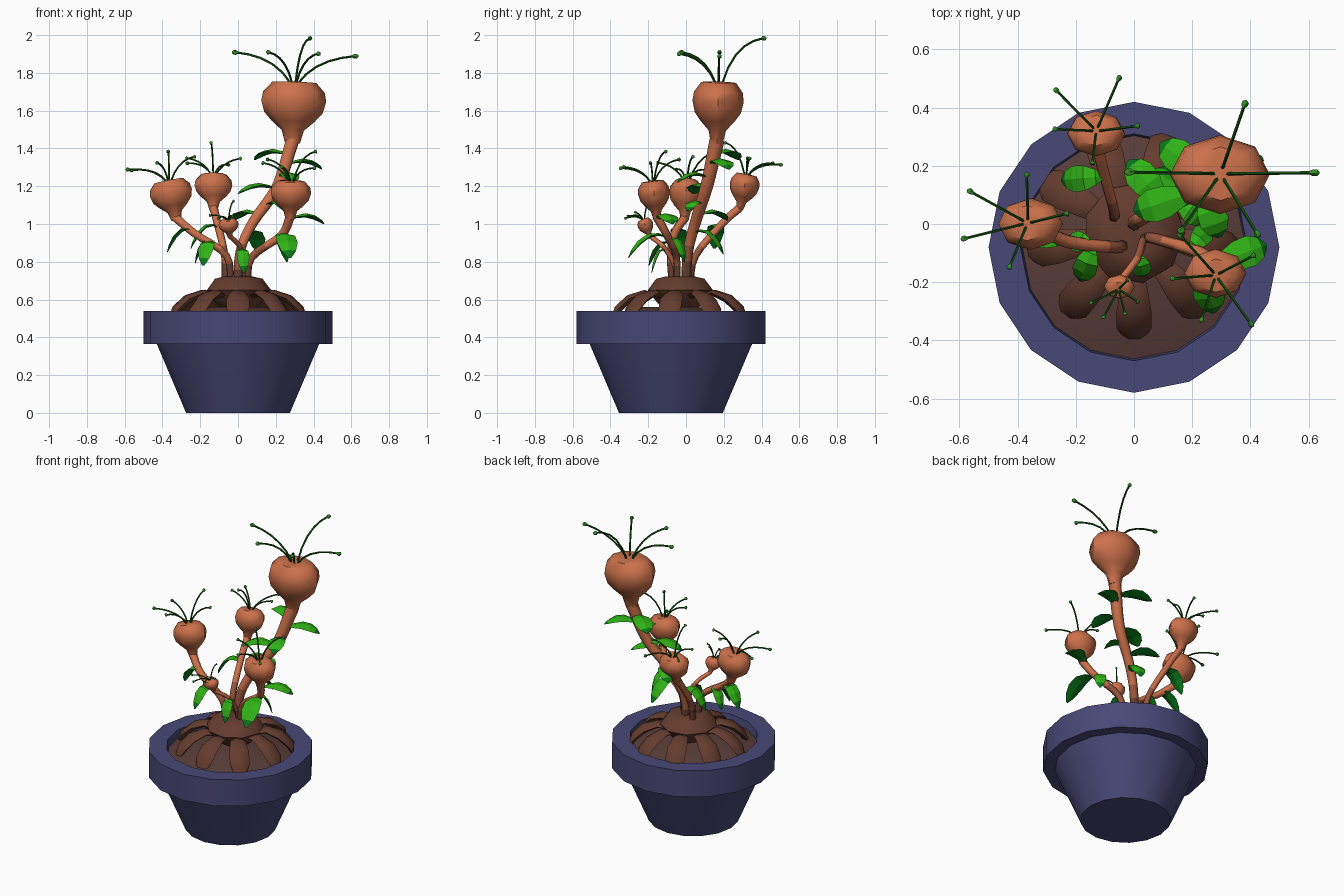
import bpy, bmesh, math
from mathutils import Vector as V

if "Cube" in bpy.data.objects:
    bpy.data.objects.remove(bpy.data.objects["Cube"])


def material(name, r, g, b):
    m = bpy.data.materials.new(name)
    m.diffuse_color = (r, g, b, 1)
    m.use_nodes = True
    m.node_tree.nodes["Principled BSDF"].inputs["Base Color"].default_value = m.diffuse_color
    return m


POT = material("blue_pot", .065, .065, .185)
SOIL = material("soil_brown", .10, .046, .040)
BROWN = material("root_brown", .13, .046, .028)
RUST = material("stem_rust", .32, .095, .046)
ORANGE = material("bloom_orange", .60, .165, .07)
LEAF = material("leaf_green", .03, .45, .008)
SHADE = material("leaf_dark_green", .003, .19, .01)
THREAD = material("thread_green", .008, .085, .006)
TIP = material("thread_tip_green", .03, .27, .02)


def finish(name, bm, mats, rule=None, angle=0):
    """Turn a bmesh into an object; rule(face, segment) picks the material slot."""
    bmesh.ops.recalc_face_normals(bm, faces=bm.faces)
    bm.normal_update()
    seg = bm.faces.layers.int.get("seg")
    for f in bm.faces:
        f.smooth = angle > 0
        f.material_index = rule(f, f[seg]) if rule else 0
    me = bpy.data.meshes.new(name)
    bm.to_mesh(me)
    bm.free()
    for m in mats:
        me.materials.append(m)
    if angle:
        me.set_sharp_from_angle(angle=math.radians(angle))
    ob = bpy.data.objects.new(name, me)
    bpy.context.collection.objects.link(ob)


def tube(name, pts, radii, sides, mats, squash=1, side=None, rule=None, angle=0):
    """Sweep a (squashed) polygon along pts with one radius per point."""
    bm = bmesh.new()
    seg = bm.faces.layers.int.new("seg")
    pts = [V(p) for p in pts]
    n = len(pts)
    tang = [(pts[min(i + 1, n - 1)] - pts[max(i - 1, 0)]).normalized() for i in range(n)]
    s = V(side) if side else tang[0].cross(V((0, 0, 1)))
    if s.length < .01:
        s = V((1, 0, 0))
    rings = []
    for i, t in enumerate(tang):
        if i:
            s = tang[i - 1].rotation_difference(t) @ s
        s = (s - t * s.dot(t)).normalized()
        u = t.cross(s) * squash
        angles = [math.tau * k / sides for k in range(sides)]
        rings.append([bm.verts.new(pts[i] + radii[i] * (s * math.cos(a) + u * math.sin(a))) for a in angles])
    for i in range(n - 1):
        for k in range(sides):
            j = (k + 1) % sides
            f = bm.faces.new((rings[i][k], rings[i][j], rings[i + 1][j], rings[i + 1][k]))
            f[seg] = i
    bm.faces.new(rings[0])
    bm.faces.new(rings[-1])[seg] = n - 2
    finish(name, bm, mats, rule, angle)


def lathe(name, profile, sides, y, mat, angle):
    """Revolve (radius, z) points; radius 0 closes on the axis."""
    bm = bmesh.new()
    bm.faces.layers.int.new("seg")
    vs = [bm.verts.new((r, y, z)) for r, z in profile]
    es = [bm.edges.new(p) for p in zip(vs, vs[1:])]
    bmesh.ops.spin(bm, geom=vs + es, cent=(0, y, 0), axis=(0, 0, 1), angle=math.tau, steps=sides)
    bmesh.ops.remove_doubles(bm, verts=bm.verts, dist=.0005)
    finish(name, bm, [mat], angle=angle)


def smooth_path(pts, steps=4):
    """Catmull-Rom points through pts."""
    p = [V(q) for q in pts]
    p = [2 * p[0] - p[1]] + p + [2 * p[-1] - p[-2]]
    out = []
    for a, b, c, d in zip(p, p[1:], p[2:], p[3:]):
        for k in range(steps):
            t = k / steps
            out.append(.5 * (2 * b + (c - a) * t + (2 * a - 5 * b + 4 * c - d) * t * t
                             + (3 * b - a - 3 * c + d) * t ** 3))
    return out + [p[-2]]


def bend(a, c, b, t):
    return a * (1 - t) ** 2 + c * 2 * t * (1 - t) + b * t * t


def heading(deg):
    return V((math.cos(math.radians(deg)), math.sin(math.radians(deg)), 0))


def stem_rule(f, s):
    z = f.calc_center_median().z
    return 0 if z < .78 else 1 if z < .88 else 2


def leaf(name, base, deg, length):
    """Lens-shaped leaf; the low ones droop more."""
    tip = base + heading(deg) * length - V((0, 0, .11 if base.z < 1 else .02))
    ctrl = base.lerp(tip, .55)
    ctrl.z = base.z + .06
    shape = ((0, .15), (.2, .6), (.45, .95), (.7, 1), (.88, .7), (1, .15))
    w = .02 + .17 * length
    tube(name, [bend(base, ctrl, tip, t) for t, _ in shape], [w * r for _, r in shape], 4, [LEAF, SHADE],
         squash=.22, rule=lambda f, s: 0 if f.normal.z > .1 and s < 4 else 1)


def bloom(name, stem, centre, tilt, R, threads, leaves):
    """Stem, head, threads (headings) and leaves (height, heading, length)."""
    c, ax = V(centre), V((*tilt, 1)).normalized()
    # Stem fades from brown to orange
    sr = .1 * R + .009
    path = smooth_path(stem + [c - ax * R * 1.2])
    radii = [sr + (R * .23 - sr) * (i / (len(path) - 1)) ** 2 for i in range(len(path))]
    tube(name + "_stem", path, radii, 6, [BROWN, RUST, ORANGE], rule=stem_rule, angle=70)
    # Bulbous head
    head = ((-1.3, .23), (-.9, .34), (-.62, .66), (-.35, .9), (0, 1), (.28, .95), (.58, .68), (.6, .3))
    tube(name + "_head", [c + ax * R * h for h, _ in head], [R * r for _, r in head], 8,
         [ORANGE], squash=.79, side=(1, 0, 0), angle=50)
    # Arching threads with small tips: the first two reach far, the third stands tall
    thick = .003 + .018 * R
    turn = V((0, 0, 1)).rotation_difference(ax)
    for i, deg in enumerate(threads):
        d = heading(deg)
        base = c + turn @ (d * .12 + V((0, 0, .56))) * R
        tip = c + turn @ (d * (1.95 if i < 2 else 1.5) + V((0, 0, 2 if i == 2 else 1.45))) * R
        ctrl = base.lerp(tip, .3)
        ctrl.z = max(tip.z, base.z + R * .8) - .01
        ts = (0, .2, .4, .6, .78, .92, .95, .98, 1)
        tube("%s_thread_%d" % (name, i + 1), [bend(base, ctrl, tip, t) for t in ts],
             [thick] * 6 + [thick * 2.1, thick * 2.1, thick * .6], 5,
             [THREAD, TIP], rule=lambda f, s: int(s >= 5), angle=60)
    # Leaves leave the stem at the nearest path point
    for i, (z, deg, length) in enumerate(leaves):
        base = min(path, key=lambda p: abs(p.z - z)).copy()
        base.z = z
        leaf("%s_leaf_%d" % (name, i + 1), base, deg, length)


# Pot, soil and root bulb
lathe("pot", [(0, 0), (.275, 0), (.43, .365), (.5, .365), (.5, .54), (.39, .54), (.38, .46), (0, .46)],
      16, -.08, POT, 40)
lathe("soil", [(.385, .49), (.15, .56), (0, .56)], 16, -.08, SOIL, 40)
lathe("root_bulb", [(0, .52), (.08, .54), (.13, .59), (.175, .65), (.13, .71), (.08, .722), (0, .722)],
      9, -.03, BROWN, 50)

# Nine flat roots arching over the soil
for i in range(9):
    d = heading(-90 + 40 * i)
    path = [d * r + V((0, -.03, z)) for r, z in
            ((.11, .615), (.19, .635), (.27, .605), (.33, .55), (.36, .49))]
    tube("root_%d" % (i + 1), path, [.03, .046, .06, .06, .035], 6, [BROWN], squash=.4, angle=50)

# Five blooms
bloom("tall", [(0, 0, .66), (.01, .01, .85), (.08, .05, 1.01), (.21, .11, 1.2)],
      (.295, .17, 1.65), (.03, .03), .172, (0, 180, 72, 235, 300),
      [(1.36, 145, .22), (1.31, 25, .21), (1.24, -70, .18), (1.18, 198, .22),
       (1.09, -35, .12), (1.04, 130, .2), (.95, 70, .17)])
bloom("left", [(-.04, -.07, .66), (-.06, -.08, .83), (-.23, -.06, .95)],
      (-.355, 0, 1.165), (-.2, .05), .113, (150, 196, 80, 255, 10),
      [(.96, 165, .15), (.9, 165, .09), (.89, 250, .13)])
bloom("back", [(-.07, .02, .66), (-.07, .05, .83), (-.11, .2, 1.01)],
      (-.13, .31, 1.205), (0, .2), .1, (65, 138, 265, 185, 0), [(.98, 185, .15)])
bloom("right", [(.05, -.05, .66), (.07, -.05, .82), (.23, -.1, .94)],
      (.28, -.17, 1.165), (.03, -.12), .107, (-53, 130, 35, 180, -110),
      [(1.02, 20, .2), (.93, -78, .21), (.91, 50, .1)])
bloom("small", [(.04, -.04, .66), (.03, -.06, .78), (.01, -.12, .88)],
      (-.05, -.215, .995), (-.1, -.4), .053, (200, 240, 60, 290, 340), [(.85, -80, .08)])
